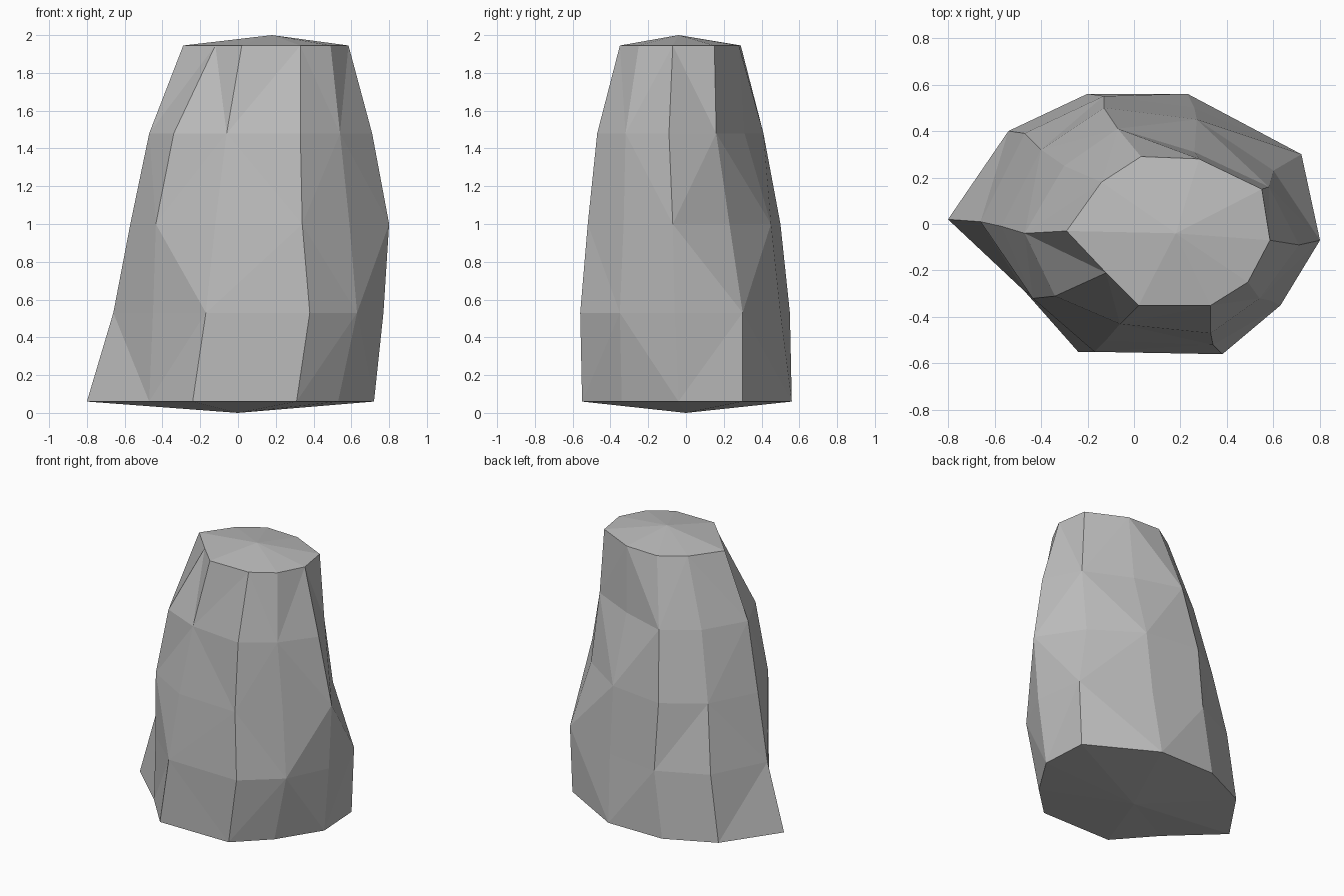
import bpy
import bmesh

# Remove the default cube
default_cube = bpy.data.objects.get("Cube")
if default_cube:
    bpy.data.objects.remove(default_cube, do_unlink=True)


def make_material(name, colour):
    material = bpy.data.materials.new(name)
    material.use_nodes = True
    material.diffuse_color = colour
    shader = next(n for n in material.node_tree.nodes if n.type == "BSDF_PRINCIPLED")
    shader.inputs["Base Color"].default_value = colour
    return material


# Ridge profiles running from foot to crown, as plan positions at each level
levels = [.06, .53, 1, 1.48, 1.945]
ridges = {
    "right": [(-.8, .02), (-.66, .01), (-.57, -.01), (-.47, -.04), (-.29, -.03)],
    "front_right": [(-.47, -.29), (-.45, -.3), (-.435, -.32), (-.34, -.31), (-.12, -.21)],
    "front_inner": [(-.24, -.55), (-.17, -.55), (-.12, -.5), (-.06, -.43), (.02, -.35)],
    "front_outer": [(.31, -.55), (.38, -.56), (.34, -.52), (.33, -.47), (.33, -.35)],
    "front_left": [(.53, -.34), (.63, -.35), (.59, -.33), (.54, -.32), (.49, -.25)],
    "left": [(.72, -.04), (.77, -.06), (.8, -.07), (.71, -.09), (.585, -.07)],
    "back_left": [(.7, .3), (.72, .3), (.6, .23), (.58, .16), (.55, .15)],
    "back_outer": [(.23, .56), (.26, .5), (.27, .45), (.26, .31), (.28, .28)],
    "back_inner": [(-.2, .56), (-.13, .55), (-.13, .5), (-.07, .41), (.03, .29)],
    "back_right": [(-.54, .4), (-.47, .39), (-.4, .32), (-.3, .25), (-.14, .18)],
}


def build_boulder(name, material):
    bm = bmesh.new()
    columns = [[bm.verts.new((x, y, z)) for (x, y), z in zip(profile, levels)]
               for profile in ridges.values()]
    underside_tip = bm.verts.new((0, 0, 0))
    crown_tip = bm.verts.new((.18, -.04, 2))

    for index, column in enumerate(columns):
        following = columns[(index + 1) % len(columns)]
        # Sides: triangle pairs whose diagonals alternate like a chequerboard
        for row in range(len(levels) - 1):
            a, b = column[row], following[row]
            c, d = following[row + 1], column[row + 1]
            if (index + row) % 2:
                triangles = ((a, b, c), (a, c, d))
            else:
                triangles = ((a, b, d), (b, c, d))
            for triangle in triangles:
                bm.faces.new(triangle)
        # Shallow fans closing both ends
        bm.faces.new((following[0], column[0], underside_tip))
        bm.faces.new((column[-1], following[-1], crown_tip))

    bmesh.ops.recalc_face_normals(bm, faces=bm.faces)
    mesh = bpy.data.meshes.new(name)
    bm.to_mesh(mesh)
    bm.free()
    mesh.materials.append(material)
    boulder = bpy.data.objects.new(name, mesh)
    bpy.context.collection.objects.link(boulder)
    return boulder


# One faceted standing stone in plain grey
build_boulder("standing_boulder", make_material("stone_grey", (.5, .5, .5, 1)))
